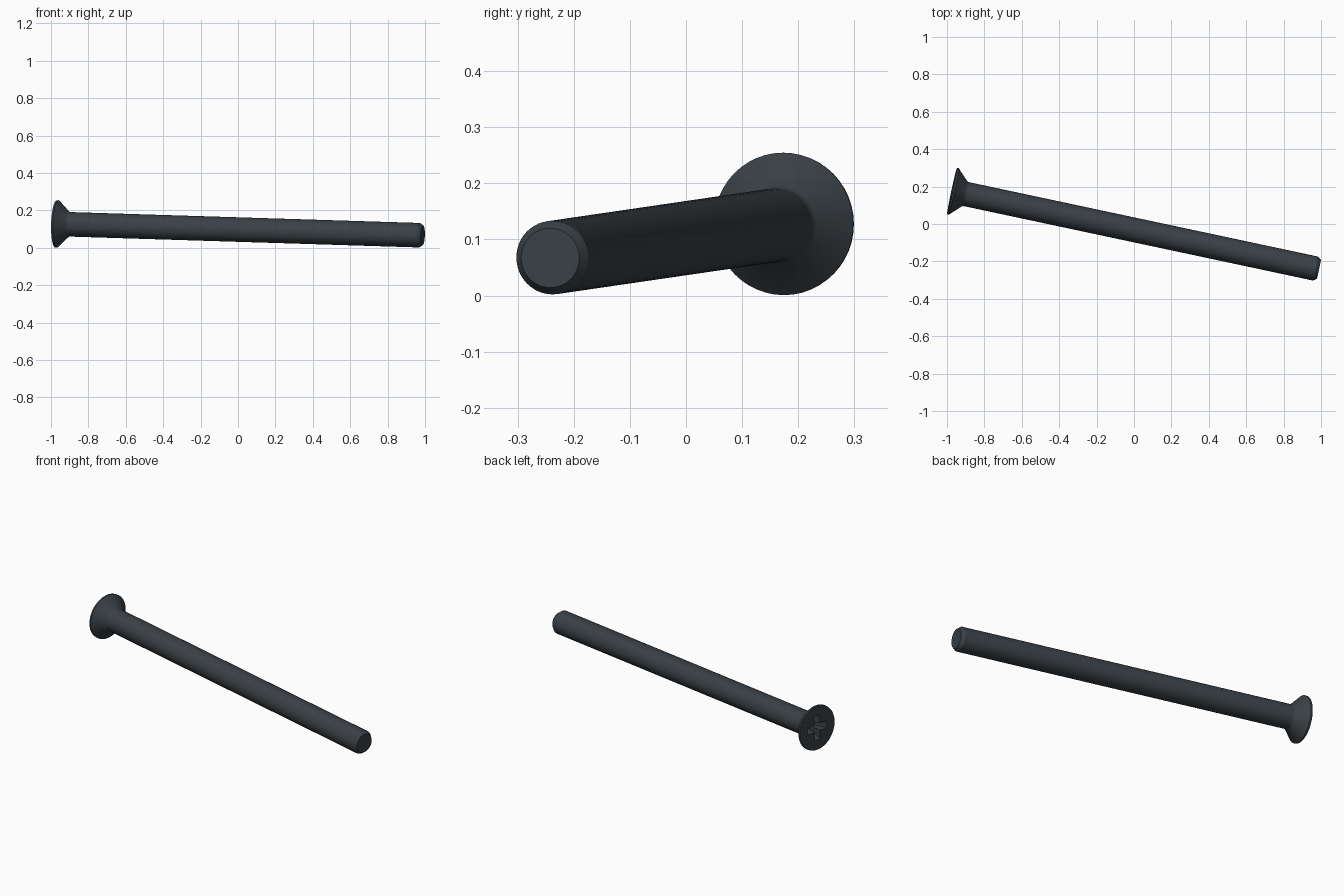
import bpy, bmesh, math
from mathutils import Vector, Matrix

if "Cube" in bpy.data.objects:
    bpy.data.objects.remove(bpy.data.objects["Cube"])

HEAD = Vector((-0.973, 0.176, 0.128))   # centre of the head's flat face
TIP = Vector((0.988, -0.242, 0.067))    # centre of the tip's flat face
LENGTH = (TIP - HEAD).length
SIDES = 48

# Dark steel
steel = bpy.data.materials.new("dark_steel")
steel.use_nodes = True
colour = (0.042, 0.052, 0.061, 1)
steel.diffuse_color = colour
steel.node_tree.nodes["Principled BSDF"].inputs["Base Color"].default_value = colour

# Local frame: x runs from head to tip, y is level
ax = (TIP - HEAD).normalized()
side = Vector((0, 0, 1)).cross(ax).normalized()
frame = Matrix((ax, side, ax.cross(side))).transposed().to_4x4()
frame.translation = HEAD


def skin(name, rings):
    """Closed solid through a list of rings of points, capped at both ends."""
    bm = bmesh.new()
    loops = [[bm.verts.new(p) for p in ring] for ring in rings]
    n = len(loops[0])
    for a, b in zip(loops, loops[1:]):
        for i in range(n):
            j = (i + 1) % n
            bm.faces.new((a[i], a[j], b[j], b[i]))
    bm.faces.new(loops[0])
    bm.faces.new(loops[-1])
    bmesh.ops.recalc_face_normals(bm, faces=bm.faces)
    mesh = bpy.data.meshes.new(name)
    bm.to_mesh(mesh)
    bm.free()
    mesh.materials.append(steel)
    obj = bpy.data.objects.new(name, mesh)
    obj.matrix_world = frame
    bpy.context.collection.objects.link(obj)
    return obj


def circle(x, r):
    return [(x, r * math.cos(t), r * math.sin(t))
            for t in (2 * math.pi * i / SIDES for i in range(SIDES))]


def cross(x, reach, half):
    corner = [(reach, -half), (reach, half), (half, half)]
    pts = []
    for k in range(4):
        c, s = round(math.cos(k * math.pi / 2)), round(math.sin(k * math.pi / 2))
        pts += [(x, c * u - s * v, s * u + c * v) for u, v in corner]
    return pts


# Screw body: rim, countersunk cone, shaft and chamfered tip
profile = [(0, 0.126), (0.01, 0.127), (0.066, 0.071), (0.073, 0.0665),
           (0.085, 0.0655), (LENGTH - 0.018, 0.0655), (LENGTH, 0.053)]
screw = skin("screw", [circle(x, r) for x, r in profile])

# Cross-shaped drive recess, tapering inward
cutter = skin("recess_cutter", [cross(-0.01, 0.074, 0.021), cross(0.075, 0.032, 0.013)])
cutter.hide_render = True
cut = screw.modifiers.new("drive_recess", "BOOLEAN")
cut.operation = "DIFFERENCE"
cut.solver = "EXACT"
cut.object = cutter

bpy.ops.object.select_all(action="DESELECT")
bpy.context.view_layer.objects.active = screw
screw.select_set(True)
bpy.ops.object.modifier_apply(modifier=cut.name)
bpy.data.objects.remove(cutter)
bpy.ops.object.shade_smooth_by_angle(angle=math.radians(30))
